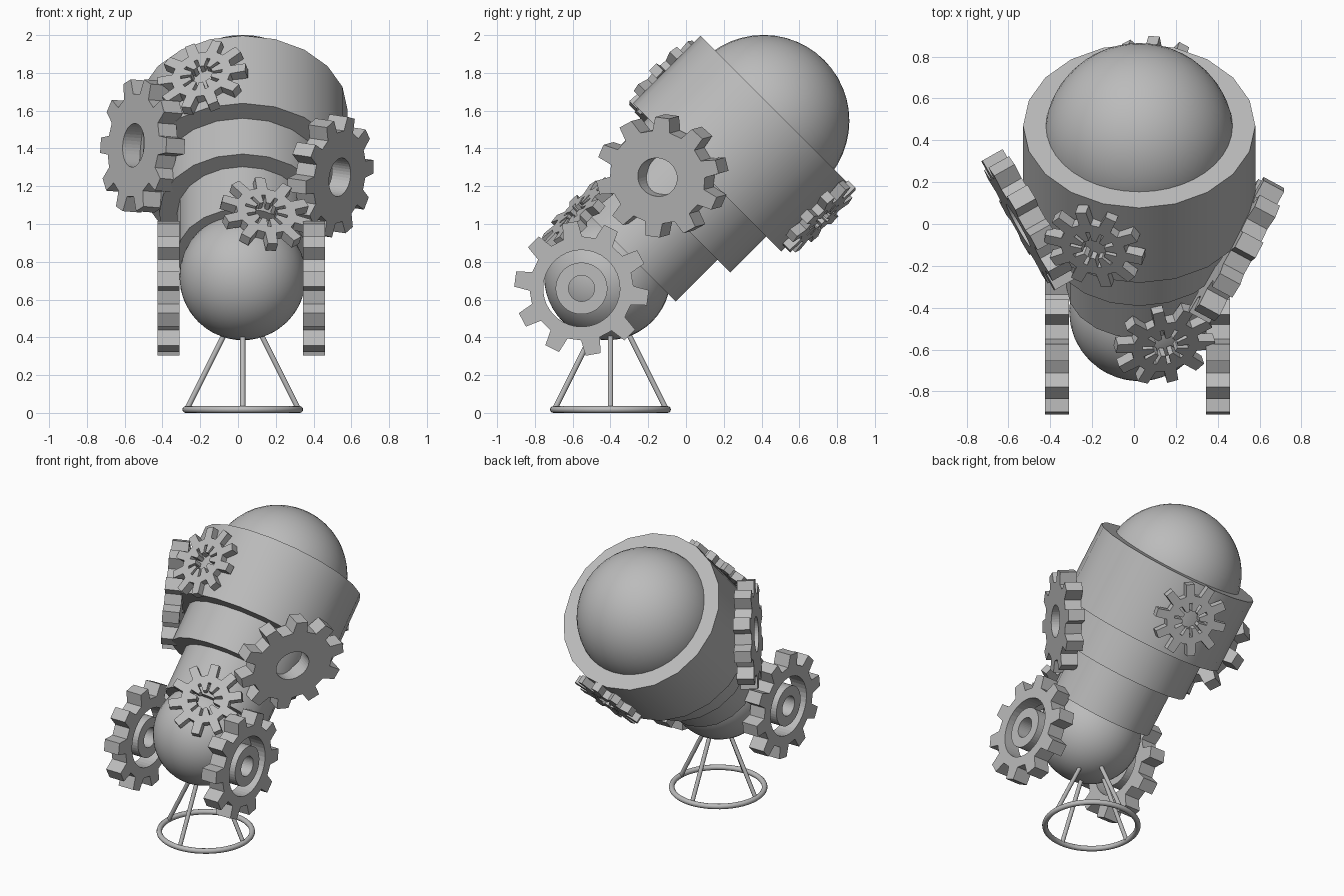
import bpy, bmesh, math
from mathutils import Vector, Matrix

cube = bpy.data.objects.get("Cube")
if cube:
    bpy.data.objects.remove(cube, do_unlink=True)

grey = bpy.data.materials.new("plain_grey")
grey.use_nodes = True
GREY = (0.5, 0.5, 0.5, 1)
grey.diffuse_color = GREY
grey.node_tree.nodes["Principled BSDF"].inputs["Base Color"].default_value = GREY

MID_X = 0.025
TILT = Matrix.Rotation(-math.pi / 4, 3, 'X')
AXIS = TILT @ Vector((0, 0, 1))
BASE = Vector((MID_X, -0.568, 0.568))     # point on the barrel axis
FOOT = Vector((MID_X, -0.40, 0))          # centre of the stand


def finish(name, smooth=True):
    ob = bpy.context.object
    ob.name = name
    ob.data.materials.append(grey)
    if smooth:
        bpy.ops.object.shade_smooth_by_angle(angle=math.radians(32))
    return ob


def tube(name, radius, start, end):
    """Closed barrel section between two distances along the axis."""
    bpy.ops.mesh.primitive_cylinder_add(
        vertices=20, radius=radius, depth=end - start,
        location=BASE + AXIS * (start + end) / 2, rotation=TILT.to_euler())
    finish(name)


def ball(name, radius, along):
    bpy.ops.mesh.primitive_uv_sphere_add(
        segments=40, ring_count=24, radius=radius,
        location=BASE + AXIS * along, rotation=TILT.to_euler())
    finish(name)


def rod(name, a, b, radius):
    bpy.ops.mesh.primitive_cylinder_add(
        vertices=12, radius=radius, depth=(b - a).length, location=(a + b) / 2,
        rotation=(b - a).to_track_quat('Z', 'Y').to_euler())
    finish(name)


def band(bm, outer, inner, depth):
    """Solid plate between two closed outlines with matching points."""
    layers = [[bm.verts.new((x, y, z)) for x, y in loop]
              for z in (depth / 2, -depth / 2) for loop in (outer, inner)]
    top_out, top_in, low_out, low_in = layers
    n = len(outer)
    for i in range(n):
        j = (i + 1) % n
        for a, b in ((top_out, top_in), (low_out, top_out),
                     (top_in, low_in), (low_in, low_out)):
            bm.faces.new((a[i], a[j], b[j], b[i]))
    bmesh.ops.recalc_face_normals(bm, faces=bm.faces)


def outline(radii, angles, phase):
    """Repeat one tooth of four points ten times around a circle."""
    return [(r * math.cos(t), r * math.sin(t)) for k in range(10)
            for r, t in ((r, math.radians(phase + 36 * k + a))
                         for r, a in zip(radii, angles))]


def gear(name, centre, normal, tip, root, hole, depth, phase,
         hub=None, slot=None, squash=1):
    bm = bmesh.new()
    teeth = (-10.5, -6.5, 6.5, 10.5)
    outer = outline((root, tip, tip, root), teeth, phase)
    if slot:
        inner = outline((hole, slot, slot, hole), (-7, -5, 5, 7), phase)
    else:
        inner = outline((hole,) * 4, (-13.5, -4.5, 4.5, 13.5), phase)
    band(bm, outer, inner, depth)
    if hub:
        even = (-13.5, -4.5, 4.5, 13.5)
        band(bm, outline((hub,) * 4, even, 0), outline((hub / 2,) * 4, even, 0), depth)
    n = Vector(normal).normalized()
    u = Vector((0, 0, 1)).cross(n).normalized()
    v = n.cross(u)
    frame = Matrix((u, v * squash, n)).transposed().to_4x4()
    bm.transform(Matrix.Translation(centre) @ frame)
    mesh = bpy.data.meshes.new(name)
    bm.to_mesh(mesh)
    bm.free()
    ob = bpy.data.objects.new(name, mesh)
    bpy.context.collection.objects.link(ob)
    mesh.materials.append(grey)


# Telescoping barrel with a dome at each end
tube("wide_tube", 0.555, 0.96, 1.467)
tube("middle_tube", 0.443, 0.692, 1.1)
tube("narrow_tube", 0.348, 0.378, 0.8)
ball("lens_dome", 0.455, 1.383)
ball("eyepiece_dome", 0.335, 0.215)

# Upright gears either side of the eyepiece
for side, x in (("left", 0.4025), ("right", -0.3675)):
    gear(side + "_eyepiece_gear", (x, -0.553, 0.659), (1, 0, 0),
         0.357, 0.275, 0.203, 0.115, 28, hub=0.137)

# Angled gears on the flanks of the barrel
gear("left_flank_gear", (0.49, -0.125, 1.255), (0.87, -0.47, -0.13),
     0.37, 0.285, 0.118, 0.112, 10, squash=0.87)
gear("right_flank_gear", (-0.505, 0.02, 1.413), (-0.87, -0.49, 0.07),
     0.357, 0.275, 0.116, 0.112, 0)

# Small slotted gears lying on the barrel surface
for name, centre, normal, phase in (
        ("lower_small_gear", (0.145, -0.57, 1.052), (0.22, -0.69, 0.69), 14),
        ("upper_small_gear", (-0.187, -0.105, 1.775), (-0.26, -0.68, 0.68), 12),
        ("under_small_gear", (0.12, 0.705, 1.04), (0.19, 0.69, -0.69), 0)):
    gear(name, centre, normal, 0.243, 0.163, 0.06, 0.055, phase, slot=0.115)

# Ring stand with four splayed legs
bpy.ops.mesh.primitive_torus_add(
    major_segments=48, minor_segments=12, major_radius=0.302, minor_radius=0.018,
    location=FOOT + Vector((0, 0, 0.018)))
finish("stand_ring")
for i in range(4):
    out = Matrix.Rotation(i * math.pi / 2, 3, 'Z') @ Vector((1, 0, 0))
    rod("stand_leg_%d" % (i + 1), FOOT + out * 0.295 + Vector((0, 0, 0.02)),
        FOOT + out * 0.09 + Vector((0, 0, 0.43)), 0.014)
